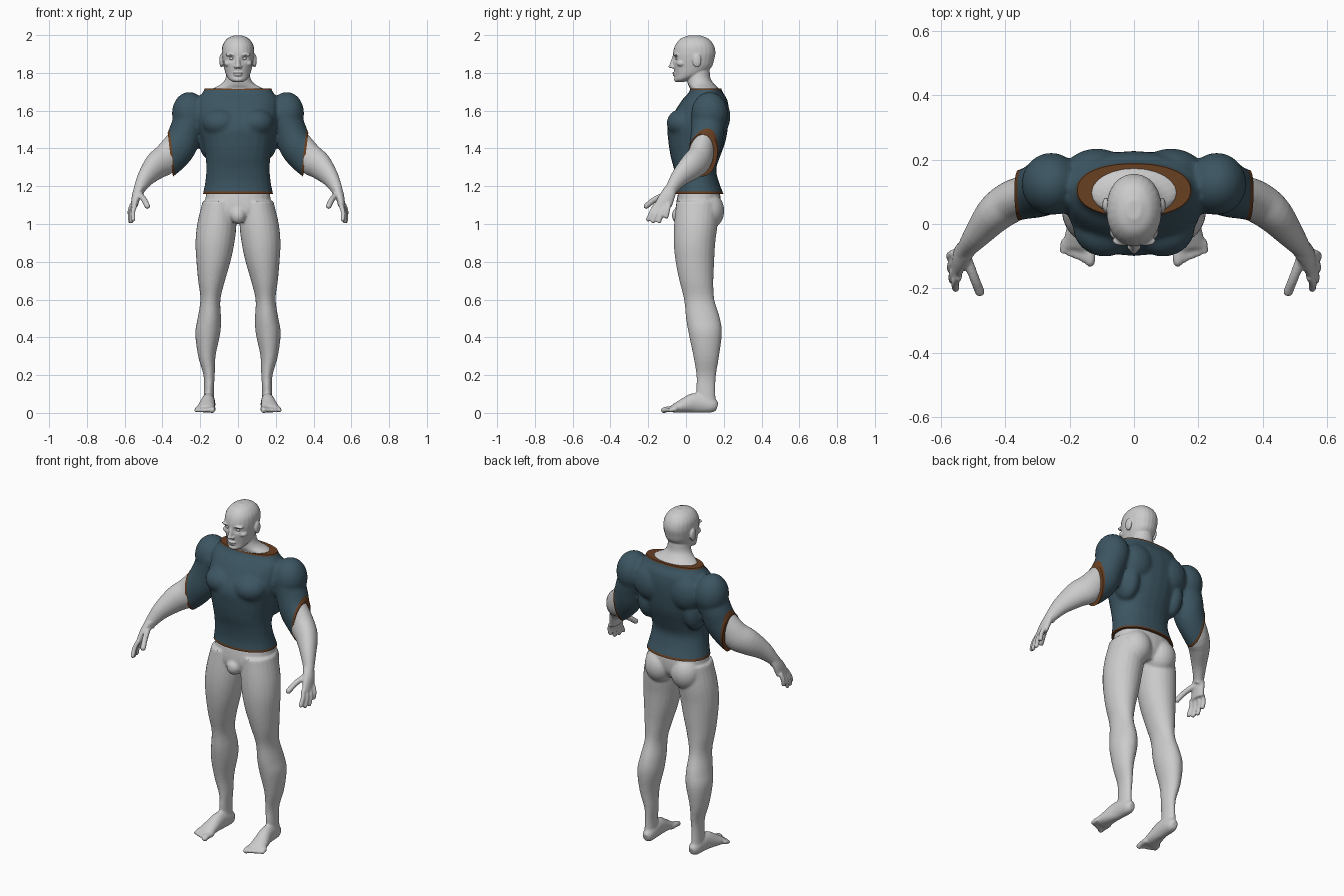
import bpy, bmesh, math
from mathutils import Vector, Matrix

cube = bpy.data.objects.get("Cube")
if cube:
    bpy.data.objects.remove(cube, do_unlink=True)


def material(name, color):
    mat = bpy.data.materials.new(name)
    mat.use_nodes = True
    mat.diffuse_color = (*color, 1)
    mat.node_tree.nodes["Principled BSDF"].inputs["Base Color"].default_value = (*color, 1)
    return mat


skin = material("pale grey skin", (.6, .6, .6))
cloth = material("slate blue cloth", (.045, .092, .122))
trim = material("brown trim", (.14, .05, .016))


def smooth_path(rings, steps=4):
    """Interpolate ring values with a Catmull-Rom spline."""
    pts = [Vector(r) for r in rings]
    pts = [pts[0] * 2 - pts[1]] + pts + [pts[-1] * 2 - pts[-2]]
    path = []
    for p, a, b, n in zip(pts, pts[1:], pts[2:], pts[3:]):
        for i in range(steps):
            t = i / steps
            path.append(a + (b - p) * (t / 2) + (p * 2 - a * 5 + b * 4 - n) * (t * t / 2)
                        + (a * 3 - p - b * 3 + n) * (t ** 3 / 2))
    return path + [pts[-2]]


def loft(bm, rings, flat=False, power=2, both=False, segments=24):
    """Skin elliptical rings (x, y, z, radius a, radius b); flat keeps them level."""
    path = smooth_path(rings)
    for side in ((1, -1) if both else (1,)):
        loops = []
        for i, r in enumerate(path):
            u, v = Vector((1, 0, 0)), Vector((0, 1, 0))
            if not flat:
                ahead, behind = path[min(i + 1, len(path) - 1)], path[max(i - 1, 0)]
                t = Vector((ahead - behind)[:3]).normalized()
                u = t.cross(Vector((0, 0, 1))).normalized()
                v = u.cross(t)
            loop = []
            for k in range(segments):
                ang = math.tau * k / segments
                c, s = math.cos(ang), math.sin(ang)
                c = math.copysign(abs(c) ** (2 / power), c)
                s = math.copysign(abs(s) ** (2 / power), s)
                p = Vector(r[:3]) + u * c * r[3] + v * s * r[4]
                loop.append(bm.verts.new((p.x * side, p.y, p.z)))
            loops.append(loop)
        for a, b in zip(loops, loops[1:]):
            for k in range(segments):
                j = (k + 1) % segments
                bm.faces.new((a[k], a[j], b[j], b[k]))
        bm.faces.new(loops[0])
        bm.faces.new(loops[-1])


def blob(bm, center, radii, both=False):
    for side in ((1, -1) if both else (1,)):
        place = Matrix.Translation((center[0] * side, center[1], center[2]))
        bmesh.ops.create_uvsphere(bm, u_segments=24, v_segments=14, radius=1,
                                  matrix=place @ Matrix.Diagonal((*radii, 1)))


def digit(bm, points, radius):
    """Round-ended finger or toe on both sides."""
    loft(bm, [(*p, radius, radius) for p in points], both=True, segments=12)
    blob(bm, points[-1], (radius,) * 3, both=True)


def finish(name, bm, mats, voxel=None, passes=4):
    """Turn the parts into one object, fused into a single skin if voxel is given."""
    bmesh.ops.recalc_face_normals(bm, faces=bm.faces)
    mesh = bpy.data.meshes.new(name)
    bm.to_mesh(mesh)
    bm.free()
    obj = bpy.data.objects.new(name, mesh)
    bpy.context.collection.objects.link(obj)
    if voxel:
        fuse = obj.modifiers.new("fuse", "REMESH")
        fuse.mode, fuse.voxel_size = "VOXEL", voxel
        soft = obj.modifiers.new("soften", "SMOOTH")
        soft.factor, soft.iterations = .5, passes
        graph = bpy.context.evaluated_depsgraph_get()
        fused = bpy.data.meshes.new_from_object(obj.evaluated_get(graph))
        obj.modifiers.clear()
        obj.data = fused
    obj.data.materials.clear()
    for m in mats:
        obj.data.materials.append(m)
    return obj


def shade(obj):
    bpy.ops.object.select_all(action="DESELECT")
    obj.select_set(True)
    bpy.context.view_layer.objects.active = obj
    bpy.ops.object.shade_smooth_by_angle(angle=math.radians(45))


# Hips, legs and feet
bm = bmesh.new()
loft(bm, [(0, .07, 1.21, .16, .1), (0, .068, 1.14, .172, .115), (0, .062, 1.07, .18, .115),
          (0, .055, 1.02, .15, .09)], flat=True, power=2.3)
blob(bm, (.085, .115, 1.07), (.088, .088, .1), both=True)
blob(bm, (0, -.035, 1.045), (.042, .04, .045))
loft(bm, [(.1, .06, 1.12, .088, .11), (.112, .052, 1, .104, .115), (.122, .045, .9, .103, .11),
          (.13, .047, .8, .09, .102), (.14, .055, .7, .071, .09), (.146, .07, .6, .053, .08),
          (.152, .09, .5, .062, .09), (.16, .102, .42, .066, .088), (.165, .107, .3, .046, .068),
          (.153, .107, .2, .03, .052), (.154, .105, .12, .026, .05), (.155, .11, .03, .03, .05)],
     flat=True, both=True)
blob(bm, (.147, .025, .6), (.034, .034, .045), both=True)
loft(bm, [(.15, .165, .032, .018, .024), (.152, .135, .04, .032, .04), (.157, .05, .053, .036, .053),
          (.166, -.02, .036, .045, .036), (.173, -.075, .02, .052, .019)], both=True)
for i in range(5):
    x, tip = .133 + .021 * i, -.118 + .009 * i
    digit(bm, [(x, -.05, .02), (x + .002, tip + .02, .019), (x + .003, tip, .014)], .016 if i == 0 else .012)
legs = finish("legs", bm, [skin], .007)
for v in legs.data.vertices:
    v.co.z = max(v.co.z, 0)
shade(legs)

# Forearms and hands
bm = bmesh.new()
loft(bm, [(.29, .1, 1.47, .06, .065), (.37, .075, 1.355, .065, .08), (.43, .035, 1.31, .06, .074),
          (.485, -.03, 1.25, .043, .052), (.52, -.075, 1.19, .03, .034), (.528, -.09, 1.165, .028, .032)],
     both=True)
loft(bm, [(.52, -.078, 1.2, .028, .032), (.538, -.1, 1.15, .024, .044), (.55, -.125, 1.09, .018, .05)],
     flat=True, both=True)
fingers = [((.545, -.163, 1.1), (.555, -.2, 1.025)), ((.552, -.141, 1.095), (.565, -.175, 1.015)),
           ((.557, -.115, 1.095), (.57, -.142, 1.015)), ((.56, -.09, 1.105), (.572, -.104, 1.04))]
for root, tip in fingers:
    middle = (Vector(root) + Vector(tip)) / 2 + Vector((.006, 0, 0))
    digit(bm, [root, tuple(middle), tip], .0125)
digit(bm, [(.522, -.1, 1.16), (.498, -.165, 1.13), (.48, -.21, 1.095)], .0155)
shade(finish("arms", bm, [skin], .006, 3))

# Head and neck
bm = bmesh.new()
loft(bm, [(0, -.03, 1.752, .025, .02), (0, -.018, 1.765, .046, .04), (0, .015, 1.79, .063, .074),
          (0, .035, 1.83, .075, .1), (0, .04, 1.87, .083, .109), (0, .044, 1.91, .086, .112),
          (0, .045, 1.95, .08, .1), (0, .045, 1.982, .056, .072), (0, .045, 1.998, .022, .03)],
     flat=True, power=2.15)
loft(bm, [(0, .065, 1.82, .058, .06), (0, .067, 1.77, .067, .063), (0, .08, 1.74, .09, .07),
          (0, .1, 1.71, .14, .077), (0, .1, 1.66, .14, .08)], flat=True)
loft(bm, [(0, -.058, 1.89, .01, .012), (0, -.068, 1.86, .011, .014), (0, -.078, 1.832, .014, .012)], flat=True)
blob(bm, (0, -.079, 1.834), (.013, .014, .01))
blob(bm, (.013, -.07, 1.831), (.009, .011, .008), both=True)
blob(bm, (.034, -.052, 1.896), (.034, .017, .009), both=True)
blob(bm, (.05, -.025, 1.85), (.026, .025, .018), both=True)
blob(bm, (0, -.06, 1.799), (.026, .013, .006))
blob(bm, (0, -.057, 1.788), (.022, .014, .006))
blob(bm, (0, -.043, 1.766), (.03, .021, .016))
blob(bm, (.088, .058, 1.865), (.011, .024, .036), both=True)
head = finish("head", bm, [skin], .004, 3)
for v in head.data.vertices:
    for x in (-.033, .033):
        gap = (v.co - Vector((x, -.06, 1.876))).length
        v.co.y += .012 * math.exp(-(gap / .016) ** 2)
shade(head)

# Eyeballs
bm = bmesh.new()
blob(bm, (.033, -.045, 1.876), (.014, .012, .009), both=True)
shade(finish("eyes", bm, [skin]))

# Shirt with chest, back, shoulders and sleeves
bm = bmesh.new()
loft(bm, [(0, .072, 1.12, .192, .134), (0, .07, 1.16, .186, .128), (0, .06, 1.22, .174, .115),
          (0, .048, 1.29, .168, .112), (0, .05, 1.36, .173, .132), (0, .058, 1.44, .19, .152),
          (0, .063, 1.52, .208, .16), (0, .085, 1.6, .215, .142), (0, .1, 1.66, .212, .118),
          (0, .105, 1.7, .185, .088), (0, .105, 1.75, .165, .075)], flat=True, power=2.2)
blob(bm, (.09, -.01, 1.535), (.1, .092, .078), both=True)
blob(bm, (.115, .155, 1.57), (.105, .08, .11), both=True)
blob(bm, (.15, .12, 1.46), (.06, .085, .12), both=True)
blob(bm, (.258, .125, 1.585), (.092, .097, .114), both=True)
loft(bm, [(.235, .12, 1.6, .09, .09), (.275, .115, 1.5, .088, .085), (.305, .102, 1.42, .083, .092),
          (.36, .088, 1.365, .076, .1), (.43, .07, 1.31, .076, .1)], both=True)
shirt = finish("shirt", bm, [cloth, trim], .009, 5)

# Cut the openings and colour their hems
hems = [((0, 0, 1.717), (0, 0, 1), .008), ((0, 0, 1.16), (0, 0, -1), .012),
        ((.36, 0, 1.38), (1, 0, -.12), .012), ((-.36, 0, 1.38), (-1, 0, -.12), .012)]
bm = bmesh.new()
bm.from_mesh(shirt.data)
for point, normal, width in hems:
    point, normal = Vector(point), Vector(normal).normalized()
    for offset in (width, 0):
        cut = bmesh.ops.bisect_plane(bm, geom=bm.verts[:] + bm.edges[:] + bm.faces[:],
                                     plane_co=point - normal * offset, plane_no=normal,
                                     clear_outer=offset == 0)
    edges = [e for e in cut["geom_cut"] if isinstance(e, bmesh.types.BMEdge)]
    bmesh.ops.edgeloop_fill(bm, edges=edges)
    for f in bm.faces:
        if (f.calc_center_median() - point).dot(normal) > -width:
            f.material_index = 1
bmesh.ops.recalc_face_normals(bm, faces=bm.faces)
bm.to_mesh(shirt.data)
bm.free()
shade(shirt)
